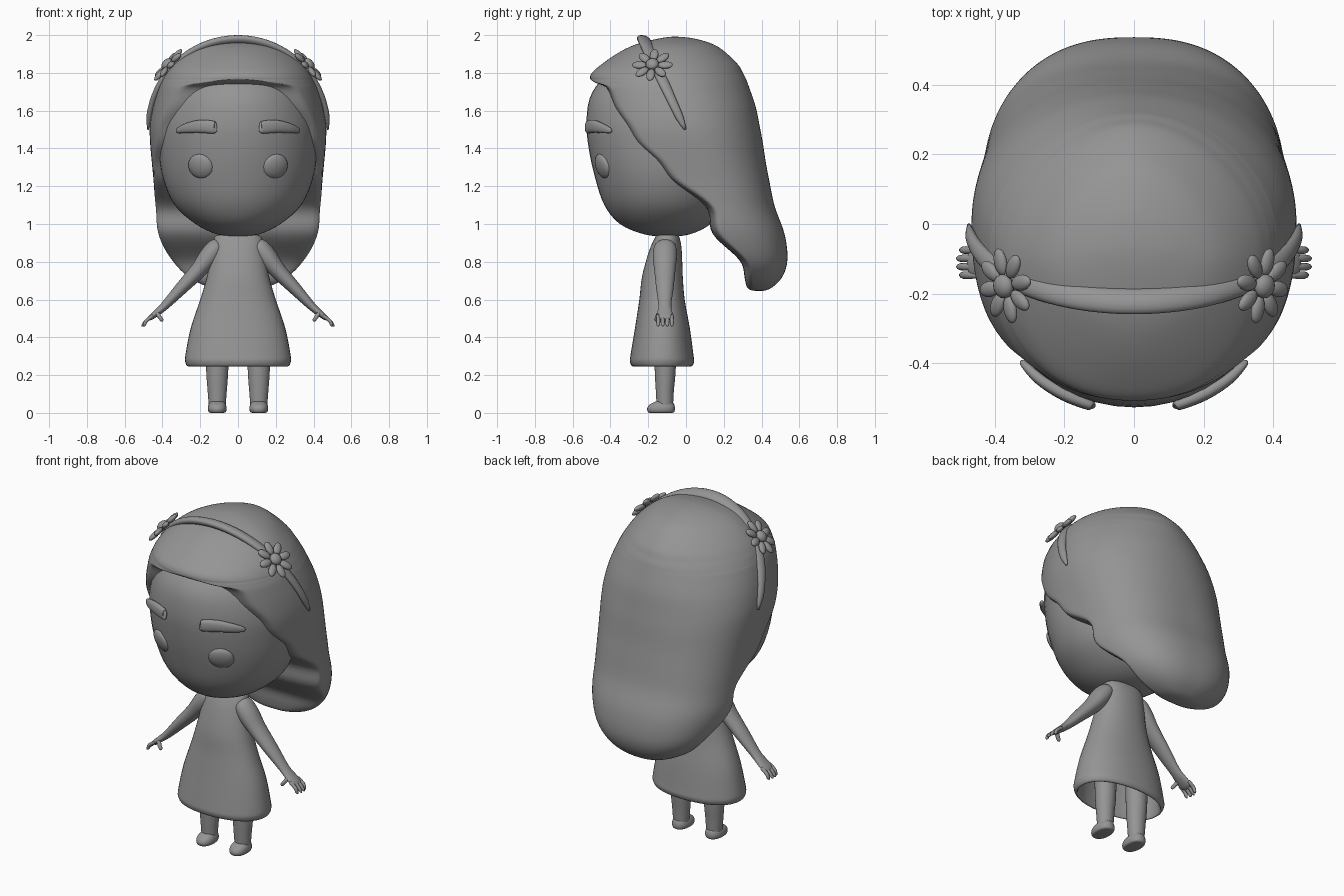
import bpy, bmesh, math
from mathutils import Vector

default_cube = bpy.data.objects.get("Cube")
if default_cube:
    bpy.data.objects.remove(default_cube, do_unlink=True)

grey = bpy.data.materials.new("plain grey")
grey.use_nodes = True
grey_colour = (0.3, 0.3, 0.3, 1)
grey.diffuse_color = grey_colour
grey.node_tree.nodes["Principled BSDF"].inputs["Base Color"].default_value = grey_colour

X, Y, Z = Vector((1, 0, 0)), Vector((0, 1, 0)), Vector((0, 0, 1))


def finish(name, bm):
    """Turn a bmesh into a smooth shaded object."""
    bmesh.ops.recalc_face_normals(bm, faces=bm.faces)
    mesh = bpy.data.meshes.new(name)
    bm.to_mesh(mesh)
    bm.free()
    mesh.materials.append(grey)
    mesh.polygons.foreach_set("use_smooth", [True] * len(mesh.polygons))
    obj = bpy.data.objects.new(name, mesh)
    bpy.context.collection.objects.link(obj)
    return obj


def spline(rows, steps):
    """Pass a smooth curve through rows of numbers."""
    rows = [Vector(row) for row in rows]
    padded = [rows[0]] + rows + [rows[-1]]
    result = []
    for p, q, r, s in zip(padded, padded[1:], padded[2:], padded[3:]):
        for i in range(steps):
            t = i / steps
            result.append(q + 0.5 * t * ((r - p) + t * ((2*p - 5*q + 4*r - s)
                                         + t * (3*q - p - 3*r + s))))
    return result + [rows[-1]]


def skin(bm, rings):
    """Join closed rings of points with faces and cap both ends."""
    rings = [[bm.verts.new(point) for point in ring] for ring in rings]
    for low, high in zip(rings, rings[1:]):
        for j in range(len(low)):
            k = (j + 1) % len(low)
            bm.faces.new((low[j], low[k], high[k], high[j]))
    bm.faces.new(rings[0])
    bm.faces.new(rings[-1])


def oval(angle, power):
    """Point on a unit oval, boxier for a higher power."""
    c, s = math.cos(angle), math.sin(angle)
    return (math.copysign(abs(c) ** (2 / power), c),
            math.copysign(abs(s) ** (2 / power), s))


def sweep(name, rows, across=None, steps=4, sides=28, power=2):
    """Loft ovals through rows of x, y, z, radius across, radius deep.
    Without an across direction the ovals stay level."""
    rows = spline(rows, steps)
    centres = [Vector(row[:3]) for row in rows]
    rings = []
    for i, row in enumerate(rows):
        u, v = X, Y
        if across:
            along = centres[min(i + 1, len(rows) - 1)] - centres[max(i - 1, 0)]
            v = along.cross(across).normalized()
            u = v.cross(along).normalized()
        points = [oval(math.tau * j / sides, power) for j in range(sides)]
        rings.append([centres[i] + u * c * max(row[3], .001) + v * s * max(row[4], .001)
                      for c, s in points])
    bm = bmesh.new()
    skin(bm, rings)
    return finish(name, bm)


def add_ellipsoid(bm, centre, axes, radii):
    """Add a ball stretched along three axes."""
    ball = bmesh.ops.create_uvsphere(bm, u_segments=16, v_segments=10, radius=1)
    for vert in ball["verts"]:
        local = vert.co.copy()
        vert.co = centre + sum((a * r * k for a, r, k in zip(axes, radii, local)), Vector())


def frame(normal):
    """Two directions lying flat against a normal, then the normal."""
    normal = normal.normalized()
    u = normal.cross(Z).normalized()
    return u, normal.cross(u), normal


# Head
sweep("head", [(0, -.1, .932, 0, 0), (0, -.1, .945, .11, .12), (0, -.11, 1, .225, .24),
               (0, -.11, 1.1, .335, .322), (0, -.11, 1.24, .397, .37),
               (0, -.11, 1.4, .42, .405), (0, -.11, 1.55, .415, .417),
               (0, -.11, 1.7, .36, .385), (0, -.1, 1.82, .25, .27),
               (0, -.1, 1.9, 0, 0)], sides=48)

# Hair: level slices given as height, brow line, opening edge, widest line, back, half width
hair_rows = [
    (1.992, -.07, -.07, -.06, -.05, .005),
    (1.983, -.14, -.14, -.07, .04, .1),
    (1.95, -.27, -.27, -.09, .15, .215),
    (1.9, -.37, -.37, -.1, .22, .295),
    (1.84, -.455, -.455, -.1, .28, .355),
    (1.8, -.5, -.5, -.09, .302, .382),
    (1.77, -.51, -.51, -.08, .318, .399),
    (1.745, -.51, -.475, -.07, .327, .41),
    (1.72, -.51, -.42, -.06, .336, .42),
    (1.62, -.51, -.385, -.03, .37, .45),
    (1.52, -.505, -.325, -.01, .39, .467),
    (1.43, -.5, -.275, .01, .407, .466),
    (1.33, -.5, -.165, .035, .422, .457),
    (1.225, -.5, -.085, .06, .442, .447),
    (1.09, -.5, .11, .09, .47, .438),
    (.95, -.5, .135, .12, .522, .426),
    (.81, -.5, .285, .2, .538, .365),
    (.715, -.5, .31, .27, .508, .265),
    (.66, -.5, .325, .34, .45, .14),
    (.646, -.5, .36, .38, .41, .04),
]
back_parts, front_parts = 56, 14
slices = []
for z, front, edge, middle, back, width in spline(hair_rows, 3):
    # rounder towards the crown, boxier below
    front_power = 2.35 - .5 * max(0, min(1, (z - 1.72) / .18))
    back_power = 2.45 - .65 * max(0, min(1, (z - 1.15) / .75))
    # the opening is filled with a softly rounded pad
    pad = .03 * max(0, min(1, (edge - front) / .2))
    rim = edge + pad
    if rim <= middle:
        start = math.acos(min(1, (middle - rim) / (middle - front)) ** (front_power / 2))
    else:
        start = math.acos(-((rim - middle) / (back - middle)) ** (back_power / 2))
    ring = []
    for j in range(back_parts + 1):
        angle = start + (math.tau - 2 * start) * j / back_parts
        ahead = math.cos(angle) > 0
        c, s = oval(angle, front_power if ahead else back_power)
        depth = middle - front if ahead else back - middle
        ring.append(Vector((width * s, middle - depth * c, z)))
    left, right = ring[0], ring[-1]
    for j in range(1, front_parts):
        t = j / front_parts
        point = right.lerp(left, t)
        point.y -= pad * (1 - abs(2 * t - 1) ** 4)
        ring.append(point)
    slices.append(ring)
bm = bmesh.new()
skin(bm, slices)
bmesh.ops.remove_doubles(bm, verts=bm.verts, dist=.0005)
hair = finish("hair", bm)
hair.modifiers.new("rounding", 'SUBSURF').levels = 1

# Headband, tapering towards both ends
band = []
for i in range(-12, 13):
    angle = math.pi / 2 * i / 12
    z = 1.5 + .475 * math.cos(angle)
    taper = 1 - (i / 12) ** 2
    end = .4 if abs(i) == 12 else 1
    band.append((.475 * math.sin(angle), -.225 + .46 * (1.98 - z), z,
                 end * (.017 + .022 * taper), end * (.013 + .01 * taper)))
sweep("headband", band, across=Vector((0, 1, -.35)), steps=2, sides=16)

# Dress with a hollow skirt
sweep("dress", [(0, -.1, .945, 0, 0), (0, -.1, .943, .1, .05), (0, -.1, .92, .128, .068),
                (0, -.11, .85, .14, .088), (0, -.125, .72, .165, .108),
                (0, -.127, .6, .2, .12), (0, -.125, .45, .25, .145),
                (0, -.127, .31, .278, .166), (0, -.127, .272, .28, .17),
                (0, -.127, .248, .268, .158), (0, -.127, .27, .253, .144),
                (0, -.125, .45, .222, .12), (0, -.125, .55, .1, .06)], sides=40, power=2.2)

for side, label in ((1, "left"), (-1, "right")):
    def mirrored(rows):
        return [(side * row[0], *row[1:]) for row in rows]

    # Leg and foot
    sweep(label + "_leg", mirrored([(.11, -.11, .5, .065, .062), (.11, -.11, .24, .059, .056),
                                    (.11, -.112, .12, .051, .048),
                                    (.11, -.112, .03, .044, .043)]))
    sweep(label + "_foot", mirrored([(.11, -.132, 0, .03, .055), (.11, -.132, .004, .044, .069),
                                     (.11, -.132, .022, .05, .074), (.11, -.128, .043, .046, .066),
                                     (.11, -.118, .06, .035, .045)]), power=2.3)

    # Arm running into a flat palm
    sweep(label + "_arm", mirrored([(.09, -.11, .91, .015, .015), (.11, -.11, .885, .055, .045),
                                    (.15, -.112, .83, .064, .054), (.21, -.112, .755, .056, .044),
                                    (.3, -.112, .66, .046, .034), (.385, -.112, .57, .034, .023),
                                    (.43, -.112, .53, .04, .018), (.462, -.112, .505, .041, .014),
                                    (.476, -.112, .495, .025, .008)]), across=Y)

    # Fingers and thumb
    for number in range(4):
        y = -.147 + .024 * number
        tip = .515 - .008 * abs(number - 1.5)
        sweep(f"{label}_finger_{number + 1}",
              mirrored([(.45, y, .515, .01, .01), (.485, y, .488, .011, .01),
                        (tip - .008, y, .466, .009, .008), (tip, y, .459, .002, .002)]),
              across=Y, sides=10)
    sweep(label + "_thumb", mirrored([(.43, -.14, .53, .012, .012), (.415, -.152, .508, .012, .011),
                                      (.402, -.156, .49, .01, .009), (.398, -.156, .485, .002, .002)]),
          across=Y, sides=10)

    # Eye
    bm = bmesh.new()
    add_ellipsoid(bm, Vector((side * .197, -.44, 1.305)),
                  frame(Vector((side * .4, -.85, -.3))), (.072, .069, .028))
    finish(label + "_eye", bm)

    # Eyebrow
    sweep(label + "_eyebrow", mirrored([(.118, -.526, 1.512, .02, .006), (.128, -.52, 1.512, .033, .016),
                                        (.2, -.49, 1.517, .034, .019), (.27, -.447, 1.508, .026, .017),
                                        (.315, -.405, 1.495, .015, .011), (.326, -.394, 1.49, .003, .003)]),
          across=Z, sides=20, power=2.4)

    # Flower on the headband
    bm = bmesh.new()
    heart = Vector((side * .37, -.178, 1.842))
    u, v, normal = frame(Vector((side * .74, -.15, .67)))
    add_ellipsoid(bm, heart + normal * .008, (u, v, normal), (.035, .035, .024))
    for petal in range(8):
        angle = math.tau * petal / 8
        outward = u * math.cos(angle) + v * math.sin(angle)
        add_ellipsoid(bm, heart + outward * .07,
                      (outward, normal.cross(outward), normal), (.04, .023, .015))
    finish(label + "_flower", bm)
